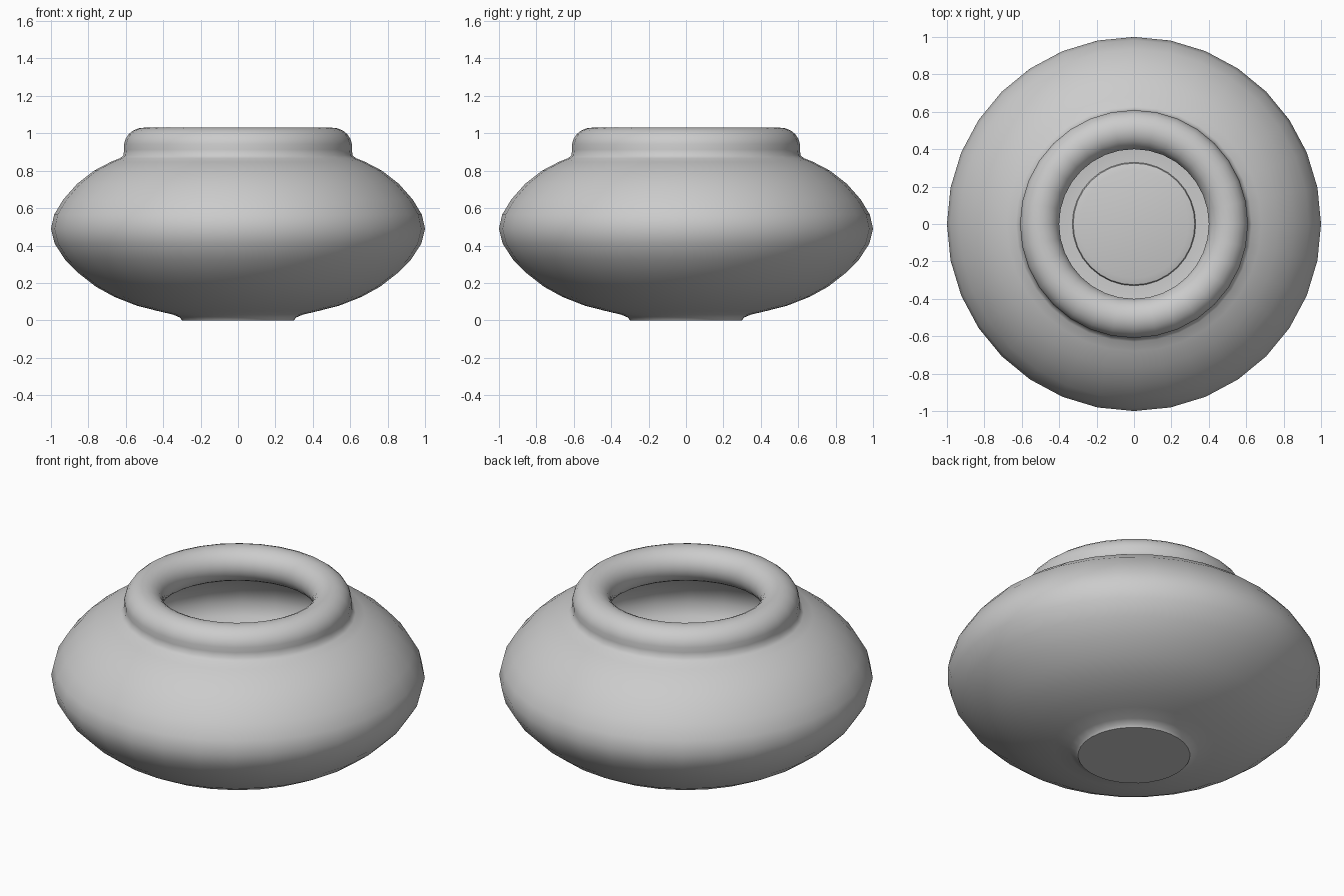
import bpy, bmesh, math

if "Cube" in bpy.data.objects:
    bpy.data.objects.remove(bpy.data.objects["Cube"])

SEGMENTS = 32


def lathe(name, profile):
    """Revolve an (r, z) profile around the z axis; r = 0 makes a pole."""
    bm = bmesh.new()
    verts = [bm.verts.new((r, 0, z)) for r, z in profile]
    edges = [bm.edges.new(pair) for pair in zip(verts, verts[1:])]
    bmesh.ops.spin(bm, geom=verts + edges, cent=(0, 0, 0), axis=(0, 0, 1),
                   angle=math.tau, steps=SEGMENTS, use_duplicate=False)
    bmesh.ops.remove_doubles(bm, verts=bm.verts, dist=1e-4)
    bmesh.ops.recalc_face_normals(bm, faces=bm.faces)
    mesh = bpy.data.meshes.new(name)
    bm.to_mesh(mesh)
    bm.free()
    obj = bpy.data.objects.new(name, mesh)
    bpy.context.collection.objects.link(obj)
    bpy.ops.object.select_all(action='DESELECT')
    obj.select_set(True)
    bpy.context.view_layer.objects.active = obj
    bpy.ops.object.shade_smooth_by_angle(angle=math.radians(40))
    return obj


# Outer wall: flat foot, squat belly, shoulder
outer = [(0, 0), (0.30, 0), (0.31, 0.015), (0.345, 0.03), (0.43, 0.05),
         (0.54, 0.078), (0.66, 0.125), (0.76, 0.18), (0.85, 0.25),
         (0.925, 0.325), (0.98, 0.41), (1.0, 0.49), (0.983, 0.565),
         (0.935, 0.645), (0.86, 0.73), (0.77, 0.80), (0.68, 0.847),
         (0.63, 0.867), (0.613, 0.882)]

# Rolled lip: an arc from the shoulder over the top and into the mouth
lip = [(0.505 + 0.105 * math.cos(math.radians(a)),
        0.93 + 0.10 * math.sin(math.radians(a))) for a in range(-10, 246, 17)]

# Hollow inside, following the belly, with a flat floor and low raised disc
inner = [(0.55, 0.825), (0.66, 0.785), (0.76, 0.725), (0.85, 0.65),
         (0.915, 0.57), (0.935, 0.49), (0.915, 0.42), (0.85, 0.33),
         (0.76, 0.25), (0.66, 0.185), (0.54, 0.13), (0.44, 0.10),
         (0.33, 0.10), (0.325, 0.115), (0.29, 0.125), (0, 0.13)]

lathe("pot", outer + lip + inner)
